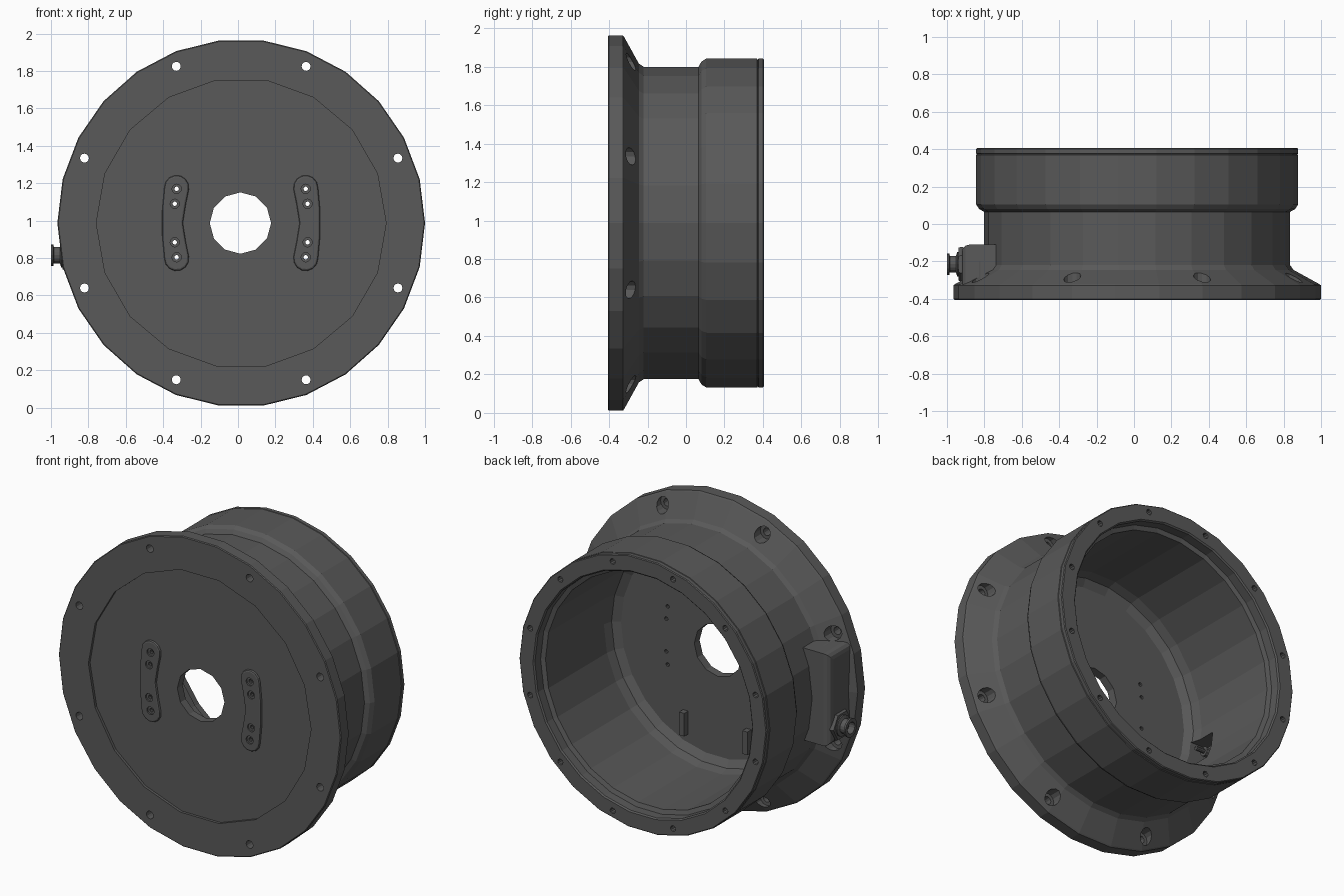
import bpy, bmesh
from math import sin, cos, pi, radians
from mathutils import Matrix, Vector

if "Cube" in bpy.data.objects:
    bpy.data.objects.remove(bpy.data.objects["Cube"])

CX, CZ = 0.017, 0.987
grey = bpy.data.materials.new("dark_grey")
grey.diffuse_color = (0.1, 0.1, 0.1, 1)
grey.use_nodes = True
grey.node_tree.nodes["Principled BSDF"].inputs["Base Color"].default_value = grey.diffuse_color


def finish(name, bm):
    bmesh.ops.recalc_face_normals(bm, faces=bm.faces[:])
    me = bpy.data.meshes.new(name)
    bm.to_mesh(me)
    bm.free()
    me.materials.append(grey)
    ob = bpy.data.objects.new(name, me)
    bpy.context.scene.collection.objects.link(ob)
    return ob


def lathe(name, profile, n, matrix):
    """Spin a closed (radius, y) profile around the y axis."""
    bm = bmesh.new()
    rings = [[bm.verts.new((r * cos(2 * pi * i / n), y, r * sin(2 * pi * i / n)))
              for r, y in profile] for i in range(n)]
    m = len(profile)
    for i in range(n):
        a, b = rings[i], rings[(i + 1) % n]
        for j in range(m):
            k = (j + 1) % m
            bm.faces.new((a[j], a[k], b[k], b[j]))
    bm.transform(matrix)
    return finish(name, bm)


def rods(name, spots, r, y0, y1, n=12):
    """Cylinders along y at each (x, z)."""
    bm = bmesh.new()
    for x, z in spots:
        mat = (Matrix.Translation((x, (y0 + y1) / 2, z)) @ Matrix.Rotation(pi / 2, 4, 'X')
               @ Matrix.Rotation(pi / 2, 4, 'Z'))
        bmesh.ops.create_cone(bm, cap_ends=True, segments=n, radius1=r, radius2=r,
                              depth=y1 - y0, matrix=mat)
    return finish(name, bm)


def box(name, lo, hi, bevel=0, pick=None):
    bm = bmesh.new()
    lo, hi = Vector(lo), Vector(hi)
    bmesh.ops.create_cube(bm, size=1, matrix=Matrix.Translation((lo + hi) / 2)
                          @ Matrix.Diagonal((*(hi - lo), 1)))
    if bevel:
        edges = [e for e in bm.edges if pick is None or pick(e)]
        bmesh.ops.bevel(bm, geom=edges, offset=bevel, segments=3, profile=0.5, affect='EDGES')
    return finish(name, bm)


def boolean(ob, other, op='DIFFERENCE'):
    mod = ob.modifiers.new("cut", 'BOOLEAN')
    mod.operation, mod.object, mod.solver = op, other, 'EXACT'
    dg = bpy.context.evaluated_depsgraph_get()
    me = bpy.data.meshes.new_from_object(ob.evaluated_get(dg))
    ob.modifiers.clear()
    ob.data = me
    bpy.data.objects.remove(other)


def circle_spots(r, n, start):
    return [(CX + r * cos(radians(start) + 2 * pi * i / n),
             CZ + r * sin(radians(start) + 2 * pi * i / n)) for i in range(n)]


# Turned shell: flange, cone, barrel, rear ring, hollow inside
profile = [(0.1, -0.405), (0.978, -0.405), (0.983, -0.4), (0.983, -0.328), (0.975, -0.322),
           (0.835, -0.245), (0.818, -0.22), (0.818, 0.065), (0.845, 0.08), (0.861, 0.105),
           (0.861, 0.37), (0.855, 0.373), (0.861, 0.377), (0.861, 0.4), (0.856, 0.405),
           (0.765, 0.405), (0.757, 0.397), (0.757, 0.34), (0.73, 0.33), (0.73, -0.25),
           (0.715, -0.305), (0.67, -0.335), (0.1, -0.335)]
body = lathe("housing_body", profile, 26, Matrix.Translation((CX, 0, CZ)))

# Side box for the cable connector, merged with the shell
side = box("side_box", (-0.92, -0.35, 0.71), (-0.725, -0.11, 1.29), 0.04,
           lambda e: all(v.co.x < -0.9 for v in e.verts))
boolean(body, side, 'UNION')
boolean(body, box("pocket", (-0.87, -0.31, 0.73), (-0.55, -0.14, 0.91)))

# Shallow front recess
boolean(body, rods("recess", [(CX, CZ)], 0.775, -0.5, -0.388, 18))


# Raised curved screw pads in the recess
def pad(name, side):
    def arc(c, r, a0, a1, n=7):
        return [(c[0] + r * cos(radians(a0 + (a1 - a0) * i / n)),
                 c[1] + r * sin(radians(a0 + (a1 - a0) * i / n))) for i in range(n + 1)]
    pts = arc((0.345, 0.19), 0.066, 0, 190) + [(0.296, 0.1), (0.312, 0.0), (0.296, -0.1)]
    pts += arc((0.345, -0.19), 0.066, 170, 360) + [(0.422, -0.07), (0.422, 0.07)]
    bm = bmesh.new()
    base = bm.faces.new([bm.verts.new((CX + side * x, -0.37, CZ + z)) for x, z in pts])
    top = bmesh.ops.extrude_face_region(bm, geom=[base])["geom"]
    vs = [v for v in top if isinstance(v, bmesh.types.BMVert)]
    bmesh.ops.translate(bm, verts=vs, vec=(0, -0.032, 0))
    edges = [e for e in bm.edges if all(v in vs for v in e.verts)]
    bmesh.ops.bevel(bm, geom=edges, offset=0.01, segments=2, profile=0.5, affect='EDGES')
    return finish(name, bm)


pads = [(CX + s * x, CZ + z) for s in (-1, 1)
        for x, z in ((0.345, 0.183), (0.355, 0.103), (0.355, -0.103), (0.345, -0.183))]
for s in (-1, 1):
    boolean(body, pad("pad", s), 'UNION')

# Holes: centre bore, pad screws, flange bolts with counterbores, rear screws
boolean(body, rods("bore", [(CX - 0.004, CZ)], 0.164, -0.6, -0.2, 12))
boolean(body, rods("pad_holes", pads, 0.012, -0.6, -0.2, 10))
boolean(body, rods("pad_sinks", pads, 0.025, -0.6, -0.392, 12))
bolts = circle_spots(0.907, 8, 22.5)
boolean(body, rods("bolt_holes", bolts, 0.024, -0.6, -0.2))
boolean(body, rods("counterbores", bolts, 0.046, -0.332, -0.2))
boolean(body, rods("rear_holes", circle_spots(0.812, 12, 15), 0.018, 0.33, 0.5, 10))

# Small upright ribs on the inner floor
for s, side_name in ((-1, "left"), (1, "right")):
    box("floor_rib_" + side_name, (CX + s * 0.22 - 0.018, -0.345, 0.405),
        (CX + s * 0.22 + 0.018, -0.295, 0.55))

# Cable connector on the side box: collar, hex nut and hollow plug
spin = Matrix.Translation((0, -0.215, 0.815)) @ Matrix.Rotation(pi / 2, 4, 'Z')
lathe("connector_nut", [(0.03, 0.9), (0.088, 0.9), (0.093, 0.925), (0.088, 0.938), (0.03, 0.938)],
      6, spin)
lathe("connector_plug", [(0.02, 0.9), (0.065, 0.9), (0.065, 0.945), (0.045, 0.952),
                         (0.045, 0.985), (0.058, 0.988), (0.058, 1.0), (0.036, 1.0),
                         (0.036, 0.96), (0.001, 0.96), (0.001, 0.9)], 16, spin)
# Inner end of the connector, in the pocket
lathe("inner_nut", [(0.001, 0.75), (0.062, 0.75), (0.062, 0.88), (0.001, 0.88)], 6, spin)
lathe("inner_pin", [(0.001, 0.64), (0.014, 0.64), (0.014, 0.7), (0.03, 0.7), (0.03, 0.76),
                    (0.001, 0.76)], 10, spin)
